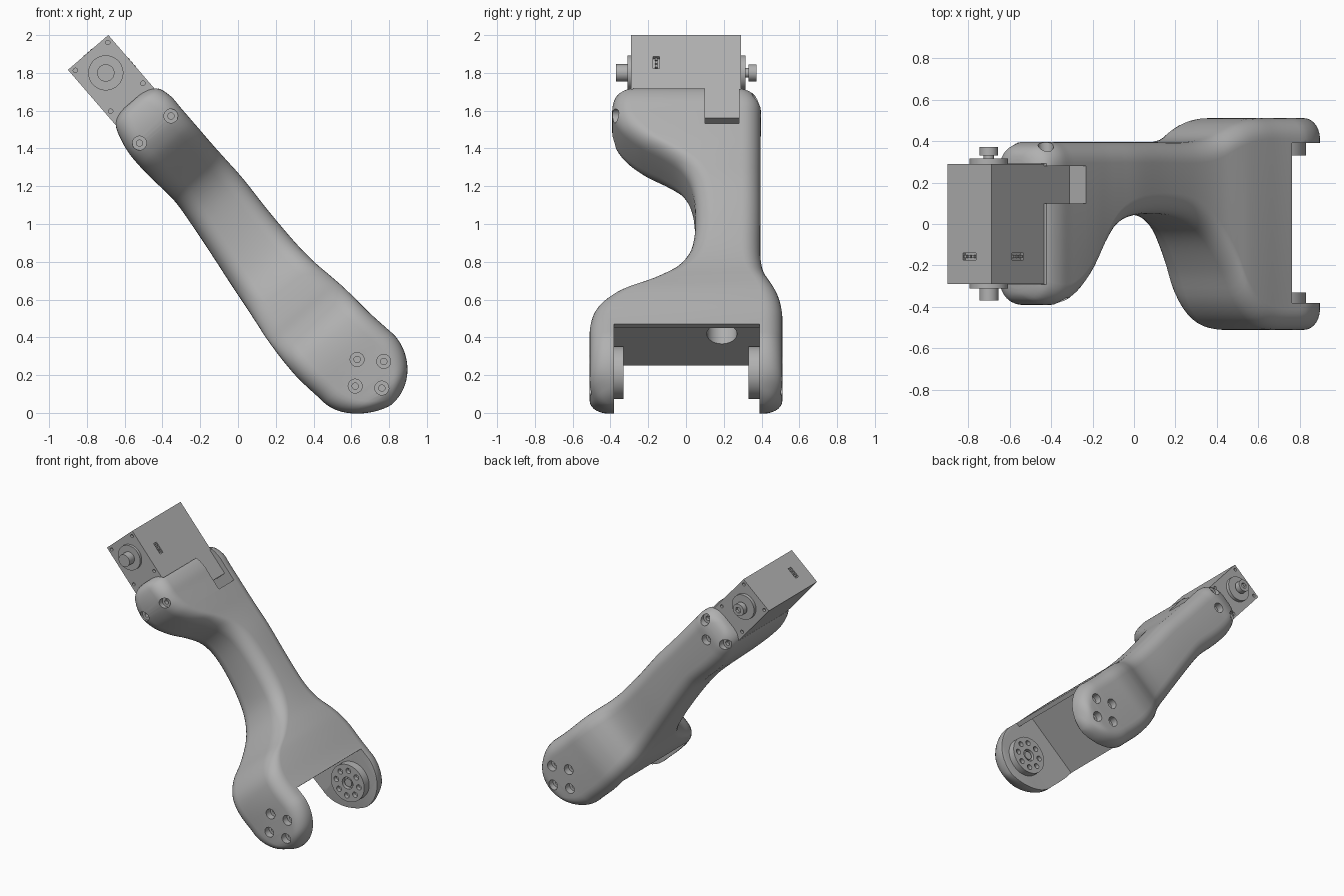
import bpy, bmesh, math
from mathutils import Matrix, Vector

cube = bpy.data.objects.get("Cube")
if cube:
    bpy.data.objects.remove(cube, do_unlink=True)

# Link frame: x runs down the limb from the upper shaft, y is depth, z is its thickness
LINK = Matrix.Translation((-0.70, 0, 1.80)) @ Matrix.Rotation(math.radians(49.2), 4, 'Y')


def material(name, value):
    m = bpy.data.materials.new(name)
    m.use_nodes = True
    color = (value, value, value, 1)
    m.diffuse_color = color
    m.node_tree.nodes["Principled BSDF"].inputs["Base Color"].default_value = color
    return m


GREY = material("plain grey", 0.44)


def finish(name, bm):
    bmesh.ops.recalc_face_normals(bm, faces=bm.faces)
    mesh = bpy.data.meshes.new(name)
    bm.to_mesh(mesh)
    bm.free()
    ob = bpy.data.objects.new(name, mesh)
    bpy.context.collection.objects.link(ob)
    ob.matrix_world = LINK
    mesh.materials.append(GREY)
    return ob


def add_box(bm, lo, hi):
    lo, hi = Vector(lo), Vector(hi)
    mat = Matrix.Translation((lo + hi) / 2) @ Matrix.Diagonal((*(hi - lo), 1))
    bmesh.ops.create_cube(bm, size=1, matrix=mat)


def add_rod(bm, s, v, y0, y1, r, n=24):
    mat = Matrix.Translation((s, (y0 + y1) / 2, v)) @ Matrix.Rotation(math.pi / 2, 4, 'X')
    bmesh.ops.create_cone(bm, cap_ends=True, segments=n, radius1=r, radius2=r,
                          depth=abs(y1 - y0), matrix=mat)


def boxes(name, *specs):
    bm = bmesh.new()
    for lo, hi in specs:
        add_box(bm, lo, hi)
    return finish(name, bm)


def rods(name, *specs):
    bm = bmesh.new()
    for spec in specs:
        add_rod(bm, *spec)
    return finish(name, bm)


def smooth(ob, angle=35):
    bpy.ops.object.select_all(action='DESELECT')
    ob.select_set(True)
    bpy.context.view_layer.objects.active = ob
    bpy.ops.object.shade_smooth_by_angle(angle=math.radians(angle))


def cut(ob, cutter):
    cutter.hide_render = True
    mod = ob.modifiers.new("cut", 'BOOLEAN')
    mod.operation, mod.solver, mod.object = 'DIFFERENCE', 'EXACT', cutter
    bpy.context.view_layer.objects.active = ob
    bpy.ops.object.modifier_apply(modifier=mod.name)
    bpy.data.objects.remove(cutter, do_unlink=True)


def spline(a, b, c, d, t):
    return [0.5 * (2 * q + (r - p) * t + (2 * p - 5 * q + 4 * r - w) * t * t
                   + (3 * q - p - 3 * r + w) * t ** 3) for p, q, r, w in zip(a, b, c, d)]


# Limb stations: distance, front, back, underside, top
KEYS = [(.205, -.31, .31, -.07, .08), (.215, -.345, .345, -.11, .12),
        (.25, -.375, .375, -.145, .16), (.32, -.39, .395, -.17, .18),
        (.40, -.385, .395, -.185, .18), (.47, -.355, .395, -.187, .18),
        (.53, -.31, .395, -.185, .18), (.60, -.235, .395, -.18, .18),
        (.68, -.12, .395, -.172, .18), (.77, -.025, .395, -.168, .182),
        (.90, .032, .395, -.18, .184), (1.1, .05, .395, -.205, .175),
        (1.28, .035, .393, -.23, .172), (1.4, -.01, .398, -.245, .175),
        (1.5, -.09, .418, -.258, .184), (1.6, -.23, .462, -.272, .2),
        (1.68, -.38, .49, -.28, .211), (1.78, -.475, .508, -.286, .22),
        (1.9, -.508, .51, -.285, .23), (2.05, -.51, .51, -.268, .25)]


def stations():
    last = len(KEYS) - 1
    for i in range(last):
        quad = [KEYS[max(0, min(last, i + k))] for k in (-1, 0, 1, 2)]
        for j in range(4):
            yield spline(*quad, j / 4)
    # Round lower end, fuller on top than below
    for j in range(17):
        a = math.radians(88.5) * j / 16
        s, c = 2.05 + .268 * math.sin(a), math.cos(a)
        d = min(.1, 2.318 - s)
        inset = .1 - math.sqrt(max(0, .01 - (.1 - d) ** 2))
        yield s, -.51 + inset, .51 - inset, -.268 * c ** 1.38, .25 * c


def loft_limb():
    bm = bmesh.new()
    rings = []
    for s, y0, y1, v0, v1 in stations():
        r = min(.1, .48 * (y1 - y0), .48 * (v1 - v0))
        ring = []
        corners = ((y1 - r, v1 - r), (y0 + r, v1 - r), (y0 + r, v0 + r), (y1 - r, v0 + r))
        for k, (cy, cv) in enumerate(corners):
            for j in range(8):
                a = math.pi / 2 * (k + j / 7)
                ring.append(bm.verts.new((s, cy + r * math.cos(a), cv + r * math.sin(a))))
        rings.append(ring)
    n = len(rings[0])
    for a, b in zip(rings, rings[1:]):
        for k in range(n):
            bm.faces.new((a[k], a[(k + 1) % n], b[(k + 1) % n], b[k]))
    bm.faces.new(rings[0])
    bm.faces.new(rings[-1])
    return finish("limb_shell", bm)


def soften_fork(ob):
    # Round the inner rims of the two fork prongs
    bm = bmesh.new()
    bm.from_mesh(ob.data)
    rim = [e for e in bm.edges if any(
        all(abs(v.co.y - y) < 1e-4 and v.co.x > 2.03 for v in e.verts) for y in (-.38, .39))]
    bmesh.ops.bevel(bm, geom=rim, offset=.025, segments=3, profile=.5,
                    affect='EDGES', clamp_overlap=True)
    bm.to_mesh(ob.data)
    bm.free()


limb = loft_limb()

# Fork gap, deeper pocket under a thin top lip, motor seat and cable notch
cut(limb, boxes("fork_cutter", ((1.962, -.38, -1), (2.6, .39, 1))))
cut(limb, boxes("pocket_cutter", ((1.8, -.38, -1), (2.2, .39, .205))))
soften_fork(limb)
cut(limb, boxes("seat_cutter", ((-.5, -.292, -1), (.245, .292, 1))))
cut(limb, boxes("notch_cutter", ((.1, .1, -.11), (.51, .28, .5))))

# Cable tunnel from the notch to the fork
bm = bmesh.new()
bmesh.ops.create_cone(bm, cap_ends=True, segments=32, radius1=.08, radius2=.08, depth=1.4,
                      matrix=Matrix.Translation((1.17, .19, -.03)) @ Matrix.Rotation(math.pi / 2, 4, 'Y'))
cut(limb, finish("cable_cutter", bm))

# Screw holes: wide counterbore, then a narrow bore
lower = [(2.118 + .1 * c, .016 + .1 * d) for c, d in ((1, 0), (-1, 0), (0, 1), (0, -1))]
places = [(.398, v, -1, .35) for v in (.112, -.108)]
places += [(s, v, 1, .345) for s, v in ((.29, .112), (.29, -.108), (.38, .004))]
places += [(s, v, side, .46) for s, v in lower for side in (-1, 1)]
cut(limb, rods("counterbore_cutter", *[(s, v, e * y, e * .7, .037) for s, v, e, y in places]))
cut(limb, rods("bore_cutter", *[(s, v, e * (y - .025), e * .7, .017, 12) for s, v, e, y in places]))
smooth(limb)

# Upper motor, with corner screw holes
motor = boxes("motor_case", ((-.143, -.29, -.141), (.437, .29, .141)))
corners = [(s, v) for s in (-.115, .17) for v in (-.113, .113)]
cut(motor, rods("case_screw_cutter",
                *[(s, v, e * .27, e * .4, .012, 12) for s, v in corners for e in (-1, 1)]))

# Recessed sockets on the motor end and top, with three pins each
cut(motor, boxes("socket_cutter", ((-.2, -.174, -.042), (-.125, -.14, .042)),
                 ((.008, -.174, .123), (.092, -.14, .2))))
pins = (-.024, 0, .024)
boxes("end_socket_pins", *[((-.145, -.164, c - .008), (-.12, -.15, c + .008)) for c in pins])
boxes("top_socket_pins", *[((.05 + c - .008, -.164, .12), (.05 + c + .008, -.15, .143)) for c in pins])

# Motor shafts and bosses
smooth(rods("front_boss", (0, 0, -.28, -.31, .093, 40)))
smooth(rods("front_shaft", (0, 0, -.28, -.37, .046, 32)))
smooth(rods("back_boss", (0, 0, .28, .315, .093, 40)))
smooth(rods("back_shaft", (0, 0, .28, .34, .025)))
back_head = rods("back_shaft_head", (0, 0, .33, .372, .045, 32))
cut(back_head, rods("hex_cutter", (0, 0, .35, .4, .023, 6)))
smooth(back_head)

# Hinge discs inside the fork, with a bolt circle and centre screw
for name, side, inner, wall in (("front_hinge_disc", -1, .33, .39), ("back_hinge_disc", 1, .33, .4)):
    disc = rods(name, (2.11, .016, side * inner, side * wall, .14, 48))
    holes = []
    for k in range(8):
        a = math.tau * k / 8
        holes.append((2.11 + .095 * math.cos(a), .016 + .095 * math.sin(a),
                      side * .2, side * (inner + .03), .02, 16))
    holes.append((2.11, .016, side * .2, side * (inner + .03), .045, 24))
    cut(disc, rods("disc_cutter", *holes))
    smooth(disc)
    smooth(rods(name + "_screw", (2.11, .016, side * (inner + .008), side * wall, .03)))
